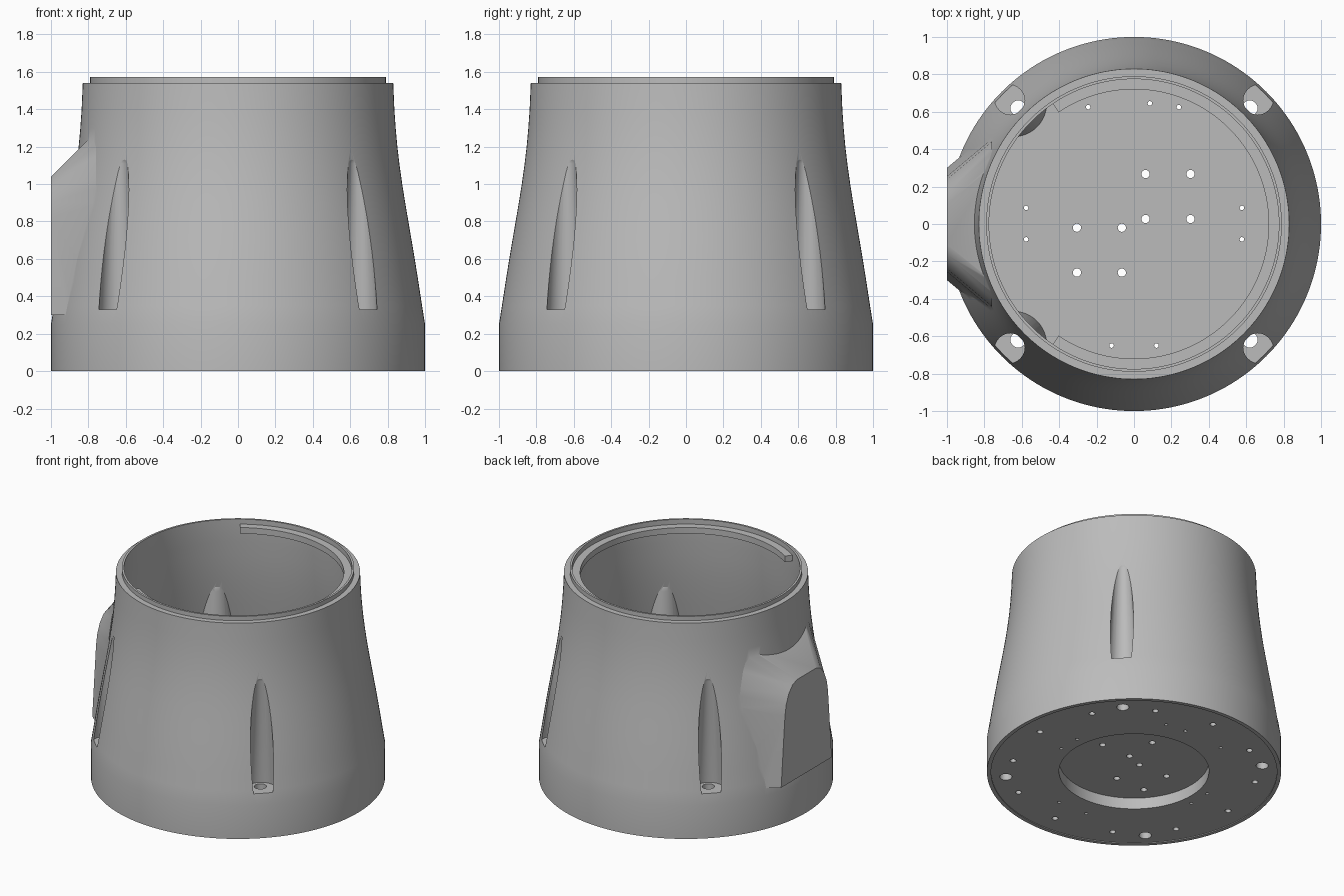
import bpy, bmesh, math
from mathutils import Matrix, Vector

cube = bpy.data.objects.get("Cube")
if cube:
    bpy.data.objects.remove(cube, do_unlink=True)

grey = bpy.data.materials.new("plain_grey")
grey.use_nodes = True
colour = (0.5, 0.5, 0.5, 1)
grey.diffuse_color = colour
grey.node_tree.nodes["Principled BSDF"].inputs["Base Color"].default_value = colour


def make_object(name, bm):
    bmesh.ops.recalc_face_normals(bm, faces=bm.faces)
    mesh = bpy.data.meshes.new(name)
    bm.to_mesh(mesh)
    bm.free()
    mesh.materials.append(grey)
    obj = bpy.data.objects.new(name, mesh)
    bpy.context.collection.objects.link(obj)
    return obj


def lathe(name, profile, steps=160, start=0, sweep=360, closed=False, centres=((0, 0),)):
    """Revolve (radius, height) points about each upright axis."""
    bm = bmesh.new()
    for cx, cy in centres:
        centre = Vector((cx, cy, 0))
        turn = Matrix.Rotation(math.radians(start), 3, 'Z')
        verts = [bm.verts.new(centre + turn @ Vector((r, 0, z))) for r, z in profile]
        edges = [bm.edges.new(pair) for pair in zip(verts, verts[1:])]
        if closed:
            edges.append(bm.edges.new((verts[-1], verts[0])))
        bmesh.ops.spin(bm, geom=verts + edges, cent=centre, axis=(0, 0, 1),
                       angle=math.radians(sweep), steps=steps)
    bmesh.ops.remove_doubles(bm, verts=bm.verts, dist=1e-5)
    if sweep < 360:
        bmesh.ops.holes_fill(bm, edges=[e for e in bm.edges if e.is_boundary])
    return make_object(name, bm)


def drill(name, radius, low, high, centres):
    return lathe(name, [(0, low), (radius, low), (radius, high), (0, high)], 20, centres=centres)


def boolean(target, cutter, operation='DIFFERENCE'):
    mod = target.modifiers.new("cut", 'BOOLEAN')
    mod.operation, mod.solver, mod.object = operation, 'EXACT', cutter
    bpy.ops.object.select_all(action='DESELECT')
    bpy.context.view_layer.objects.active = target
    target.select_set(True)
    bpy.ops.object.modifier_apply(modifier=mod.name)
    bpy.data.objects.remove(cutter, do_unlink=True)


def ring(radius, count, offset=0):
    angles = [math.radians(offset + 360 * i / count) for i in range(count)]
    return [(radius * math.cos(a), radius * math.sin(a)) for a in angles]


def tapered_pin(bottom_r, bottom_z, top_r, top_z):
    """Cone with a domed tip."""
    dome = [(top_r * math.cos(math.radians(a)), top_z + top_r * math.sin(math.radians(a)))
            for a in range(15, 90, 15)]
    return [(0, bottom_z), (bottom_r, bottom_z), (top_r, top_z)] + dome + [(0, top_z + top_r)]


# Flared outer shell with shoulder and lip, and a fine step under the base
flare = [(1, .25), (.984, .35), (.965, .475), (.945, .6), (.928, .7), (.911, .8), (.894, .9),
         (.878, 1), (.864, 1.1), (.852, 1.2), (.843, 1.3), (.836, 1.4), (.83, 1.54)]
body = lathe("housing", [(0, .006), (.972, .006), (.972, 0), (1, 0)] + flare
             + [(.79, 1.54), (.79, 1.572), (0, 1.572)])

# Flat-faced side boss with sloping flanks
half = [(.3, .3), (.255, .82), (.24, .9), (.21, .97), (.165, 1.02), (.11, 1.04)]
outline = half + [(-y, z) for y, z in reversed(half)]
depth = .24
bm = bmesh.new()
front = [bm.verts.new((-1, y, z)) for y, z in outline]
back = []
for y, z in outline:
    rise = max(0, min(1, (z - .3) / .74)) ** 3
    back.append(bm.verts.new((-1 + depth, y + math.copysign(.2, y), z + depth * rise)))
bm.faces.new(front)
bm.faces.new(back)
for i in range(len(front)):
    j = (i + 1) % len(front)
    bm.faces.new((front[i], front[j], back[j], back[i]))
bmesh.ops.triangulate(bm, faces=[f for f in bm.faces if len(f.verts) == 4])
boolean(body, make_object("side_boss", bm), 'UNION')

# Hollow interior, leaving screw columns inside the wall
wall = .055
cavity = lathe("cavity", [(0, .14), (.94, .14)] + [(r - wall, z) for r, z in flare[:-1]]
               + [(.775, 1.5), (.775, 1.7), (0, 1.7)])
corners = ring(.91, 4, 45)
boolean(cavity, lathe("columns", tapered_pin(.18, .1, .1, 1.02), 40, centres=corners))
boolean(body, cavity)

# Tapered screw slots and their through holes
boolean(body, lathe("slots", tapered_pin(.1, .33, .054, 1.11), 40, centres=corners))
boolean(body, drill("corner_holes", .042, -.1, .4, ring(.875, 4, 45)))

# Round recess under the base
boolean(body, drill("rim_holes", .021, -.1, .1, ring(.835, 12)))
boolean(body, lathe("recess", [(0, -.1), (.51, -.1), (.51, .09), (0, .09)], 96))

# Floor holes: two square groups and small outer ones
squares = [(cx + sx * .12, cy + sy * .12) for cx, cy in ((.182, .147), (-.185, -.14))
           for sx in (-1, 1) for sy in (-1, 1)]
boolean(body, drill("floor_holes", .022, -.1, .25, squares))
small = [(x, y) for x in (-.577, .577) for y in (-.082, .086)]
small += [(-.245, .625), (.085, .645), (.24, .625), (-.12, -.65), (.12, -.65)]
boolean(body, drill("small_holes", .012, -.1, .25, small))

# Inner ledge, open towards the boss side
ledge = lathe("inner_ledge", [(.72, 1.49), (.782, 1.49), (.782, 1.535), (.72, 1.535)],
              112, -124, 248, True)

for obj in (body, ledge):
    bpy.ops.object.select_all(action='DESELECT')
    bpy.context.view_layer.objects.active = obj
    obj.select_set(True)
    bpy.ops.object.shade_smooth_by_angle(angle=math.radians(28))
